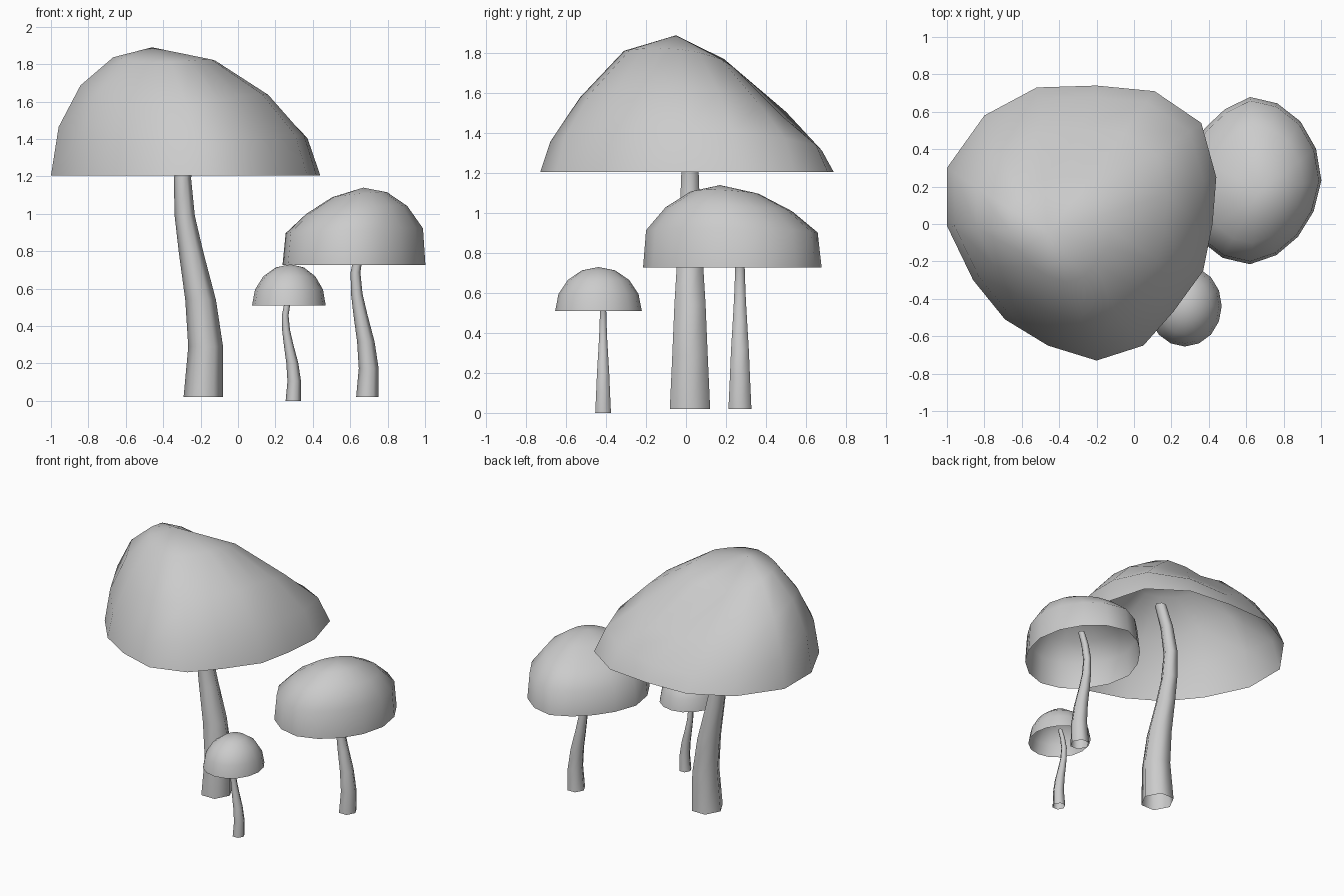
import bpy, bmesh
from math import sin, cos, pi, atan2, exp

if "Cube" in bpy.data.objects:
    bpy.data.objects.remove(bpy.data.objects["Cube"])

def skin(name, rings, apex=None):
    """Join equal-length rings into a smooth open shell, optionally closed at an apex."""
    bm = bmesh.new()
    rows = [[bm.verts.new(p) for p in ring] for ring in rings]
    n = len(rows[0])
    for a, b in zip(rows, rows[1:]):
        for i in range(n):
            j = (i + 1) % n
            bm.faces.new((a[i], a[j], b[j], b[i]))
    if apex:
        top = bm.verts.new(apex)
        for i in range(n):
            bm.faces.new((rows[-1][i], rows[-1][(i + 1) % n], top))
    for f in bm.faces:
        f.smooth = True
    mesh = bpy.data.meshes.new(name)
    bm.to_mesh(mesh)
    bm.free()
    ob = bpy.data.objects.new(name, mesh)
    bpy.context.collection.objects.link(ob)
    return ob

def cap(name, rim, rim_z, apex, power=1.0, dent=lambda a, k: 0.0, bulge=1.0):
    """Dome of four rows from a rim up to an off-centre apex, dented by direction and row."""
    ax, ay, az = apex
    rings = []
    for k in range(4):
        t = pi / 2 * (1 - k / 4)
        r = sin(t) * (bulge if k == 1 else 1)
        h = cos(t) ** power if k else 0
        rings.append([(ax + (x - ax) * r, ay + (y - ay) * r,
                       rim_z + (az - rim_z) * h - (dent(atan2(y - ay, x - ax), k) if k else 0))
                      for x, y in rim])
    return skin(name, rings, apex)

# Shared stem shape: height, sideways drift, radius
STEM = [(0, 0, .106), (.27, .012, .093), (.52, -.015, .082), (.77, -.065, .066),
        (.97, -.1, .054), (1.17, -.112, .046), (1.35, -.08, .041), (1.5, -.025, .036)]

def stem(name, x, y, z, s):
    skin(name, [[(x + s * (dx + r * cos(i * pi / 3)), y + s * r * 1.1 * sin(i * pi / 3), z + s * h)
                 for i in range(6)] for h, dx, r in STEM])

def oval(cx, cy, rx, ry, trim_se=0, trim_nw=0, n=16):
    pts = []
    for i in range(n):
        a = 2 * pi * i / n
        s = 1 - max(0, -sin(2 * a)) * (trim_nw if sin(a) > 0 else trim_se)
        pts.append((cx + rx * s * cos(a), cy + ry * s * sin(a)))
    return pts

# Large mushroom: lopsided cap, hollowed on the back right
def large_dent(a, k):
    side = .15 * sin(a) ** 2 + .02 * sin(a) + .025 * (1 + cos(a)) * cos(a) ** 2
    hollow = exp(-((a - (.95, .95, 1.0, 1.3)[k]) / (.5, .5, .55, .75)[k]) ** 2)
    return side * (0, .93, .95, .22)[k] + hollow * (0, .01, .09, .105)[k]

large_rim = [(-.2, -.73), (.05, -.65), (.21, -.47), (.37, -.25), (.42, 0), (.44, .25),
             (.36, .54), (.11, .71), (-.2, .74), (-.52, .73), (-.8, .58), (-1, .3),
             (-1, -.01), (-.86, -.3), (-.69, -.51), (-.46, -.65)]
cap("large_cap", large_rim, 1.205, (-.46, -.05, 1.89), dent=large_dent)
stem("large_stem", -.185, .02, .02, 1.0)

# Medium mushroom: fuller, flatter cap
cap("medium_cap", oval(.62, .232, .382, .447, .05, .11), .727, (.67, .17, 1.14), power=.78, bulge=1.04,
    dent=lambda a, k: (.02 - .022 * cos(a) + .01 * sin(a)) * (0, .6, 1, .6)[k])
stem("medium_stem", .692, .27, .02, .57)

# Small mushroom: even dome
cap("small_cap", oval(.272, -.438, .197, .217), .51, (.28, -.438, .73))
stem("small_stem", .296, -.415, 0, .39)
